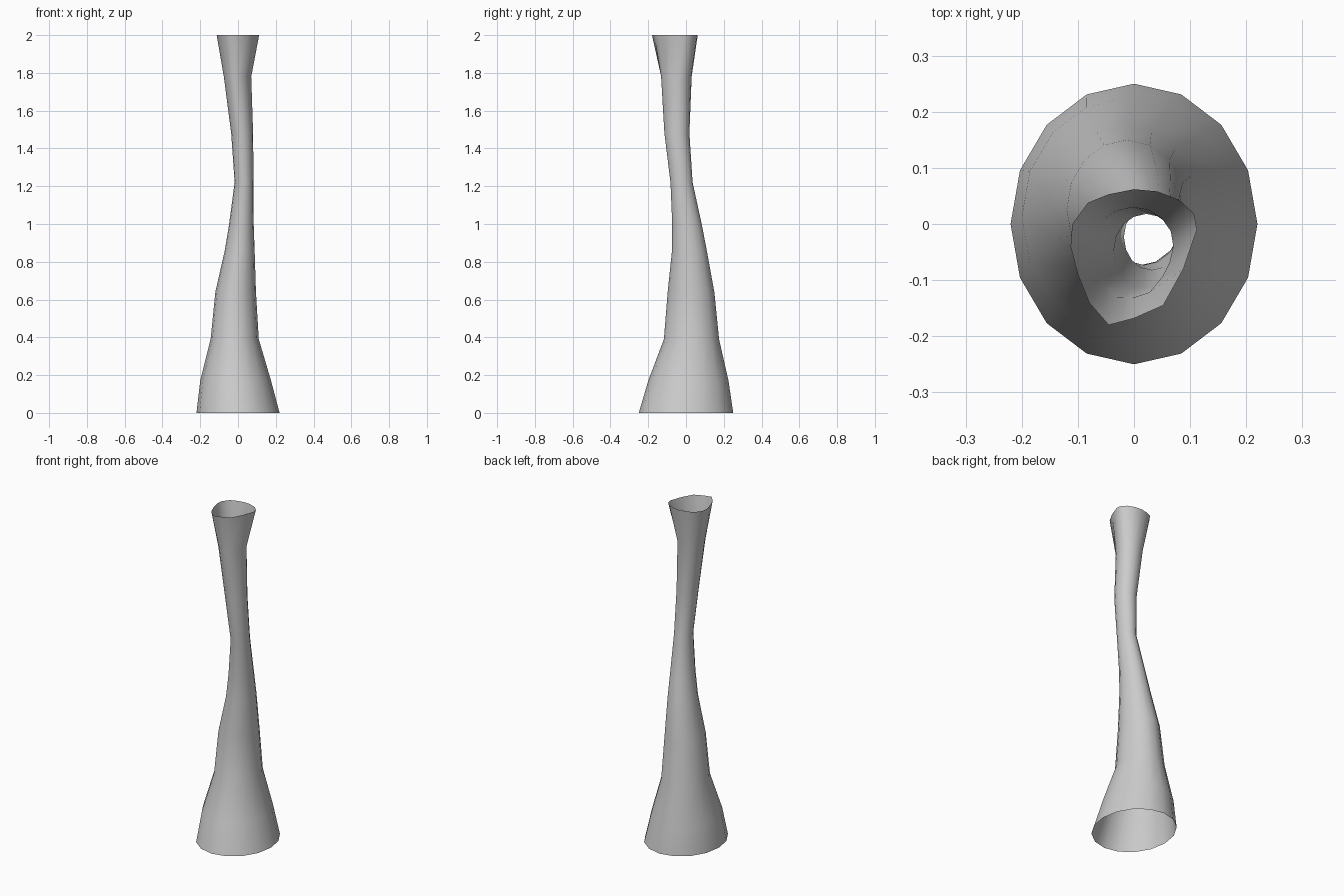
import bpy, bmesh, math

SIDES = 16
# height, x min, x max, y min, y max, share of the uneven rim outline
LEVELS = [
    (0.00, -0.22, 0.22, -0.25, 0.25, 0),
    (0.17, -0.20, 0.175, -0.20, 0.225, 0),
    (0.39, -0.145, 0.11, -0.117, 0.175, 0),
    (0.64, -0.12, 0.095, -0.097, 0.15, 0),
    (0.86, -0.07, 0.088, -0.074, 0.11, 0),
    (1.00, -0.047, 0.083, -0.073, 0.083, 0),
    (1.22, -0.018, 0.082, -0.082, 0.035, 0),
    (1.48, -0.036, 0.08, -0.115, 0.018, 0.1),
    (1.78, -0.075, 0.07, -0.135, 0.03, 0.4),
    (2.00, -0.113, 0.112, -0.18, 0.062, 1),
]
# uneven top rim, clockwise from the back
RIM = [(0, .062), (.042, .058), (.082, .042), (.107, .018), (.112, -.01), (.10, -.045),
       (.088, -.08), (.052, -.145), (0, -.168), (-.045, -.18), (-.08, -.14), (-.10, -.09),
       (-.113, -.04), (-.11, 0), (-.082, .038), (-.045, .053)]


def ring(bm, z, x0, x1, y0, y1, w):
    cx, cy, rx, ry = (x0 + x1) / 2, (y0 + y1) / 2, (x1 - x0) / 2, (y1 - y0) / 2
    verts = []
    for i, (px, py) in enumerate(RIM):
        a = 2 * math.pi * i / SIDES
        u = (1 - w) * math.sin(a) + w * (px + 0.0005) / 0.1125
        v = (1 - w) * math.cos(a) + w * (py + 0.059) / 0.121
        verts.append(bm.verts.new((cx + rx * u, cy + ry * v, z)))
    return verts


# open flared trunk, lofted through the rings
bm = bmesh.new()
rings = [ring(bm, *level) for level in LEVELS]
for a, b in zip(rings, rings[1:]):
    for i in range(SIDES):
        j = (i + 1) % SIDES
        bm.faces.new((a[j], a[i], b[i], b[j]))
mesh = bpy.data.meshes.new("trunk")
bm.to_mesh(mesh)
bm.free()
mesh.shade_smooth()
trunk = bpy.data.objects.new("trunk", mesh)
bpy.context.collection.objects.link(trunk)
